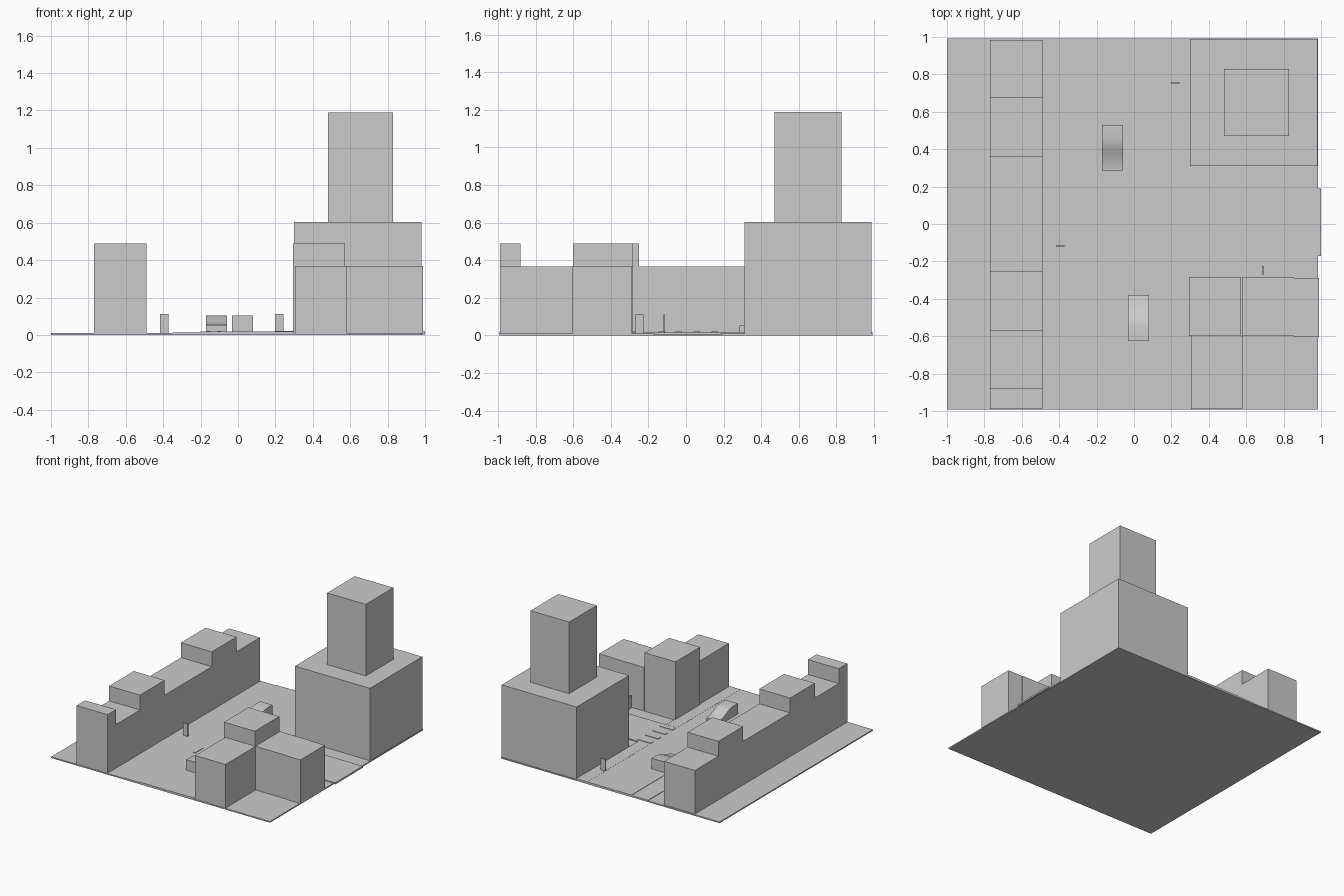
import bpy, math

if "Cube" in bpy.data.objects:
    bpy.data.objects.remove(bpy.data.objects["Cube"])


def box(name, x0, x1, y0, y1, z0, z1):
    v = [(x, y, z) for z in (z0, z1) for x, y in ((x0, y0), (x1, y0), (x1, y1), (x0, y1))]
    f = [(3, 2, 1, 0), (4, 5, 6, 7), (0, 1, 5, 4), (1, 2, 6, 5), (2, 3, 7, 6), (3, 0, 4, 7)]
    return make(name, v, f)


def make(name, verts, faces):
    me = bpy.data.meshes.new(name)
    me.from_pydata(verts, [], faces)
    me.update()
    ob = bpy.data.objects.new(name, me)
    bpy.context.collection.objects.link(ob)
    return ob


def car(name, x0, x1, nose, tail):
    # side profile (fraction of length from nose, height), swept across the width
    prof = [(0, .018), (0, .052), (.12, .056), (.25, .064), (.38, .078), (.5, .092),
            (.62, .101), (.75, .105), (1, .105), (1, .018)]
    n = len(prof)
    v = [(x, nose + t * (tail - nose), z) for x in (x0, x1) for t, z in prof]
    f = [(i, (i + 1) % n, (i + 1) % n + n, i + n) for i in range(n)]
    f += [tuple(reversed(range(n))), tuple(range(n, 2 * n))]
    if tail > nose:
        f = [tuple(reversed(q)) for q in f]
    ob = make(name, v, f)
    bpy.ops.object.select_all(action='DESELECT')
    ob.select_set(True)
    bpy.context.view_layer.objects.active = ob
    bpy.ops.object.shade_smooth_by_angle(angle=math.radians(30))


# ground and streets
box("ground", -1, .985, -.993, .993, 0, .01)
box("cycle_lane", -.35, -.2, -.993, .993, .002, .014)
box("main_street", -.2, .2, -.993, .993, .003, .017)
box("east_pavement_front", .2, .3, -.993, -.17, .003, .018)
box("east_pavement_back", .2, .3, .19, .993, .003, .018)
box("side_street", .2, 1, -.17, .19, .003, .017)

# pedestrian crossing stripes
for i in range(4):
    y = -.15 + i * .095
    box("crossing_stripe", .2, .32, y, y + .035, .012, .021)
for i in range(2):
    box("lane_mark", -.17 + i * .06, -.15 + i * .06, -.34, -.23, .012, .021)

# west terrace: a long low block with three taller houses
x0, x1 = -.77, -.49
for ya, yb, h in ((-.99, -.88, .49), (-.88, -.57, .368), (-.57, -.25, .49),
                  (-.25, .36, .368), (.36, .68, .49), (.68, .985, .368)):
    box("terrace_house", x0, x1, ya, yb, .005, h)

# tower with setback
box("tower_base", .3, .98, .31, .988, .005, .603)
box("tower_top", .48, .83, .47, .828, .60, 1.19)

# corner block
box("corner_house", .293, .573, -.6, -.283, .005, .49)
box("south_house", .305, .58, -.99, -.6, .005, .368)
box("east_house", .578, .855, -.6, -.283, .005, .368)
box("east_end_house", .855, .99, -.605, -.288, .005, .368)

# cars
car("car_back", -.17, -.06, .285, .53)
car("car_front", -.032, .08, -.38, -.625)

# flat standing pedestrians
box("pedestrian_back", .197, .242, .752, .76, .01, .112)
box("pedestrian_west", -.417, -.372, -.12, -.112, .01, .112)
box("pedestrian_east", .685, .695, -.27, -.225, .01, .112)
